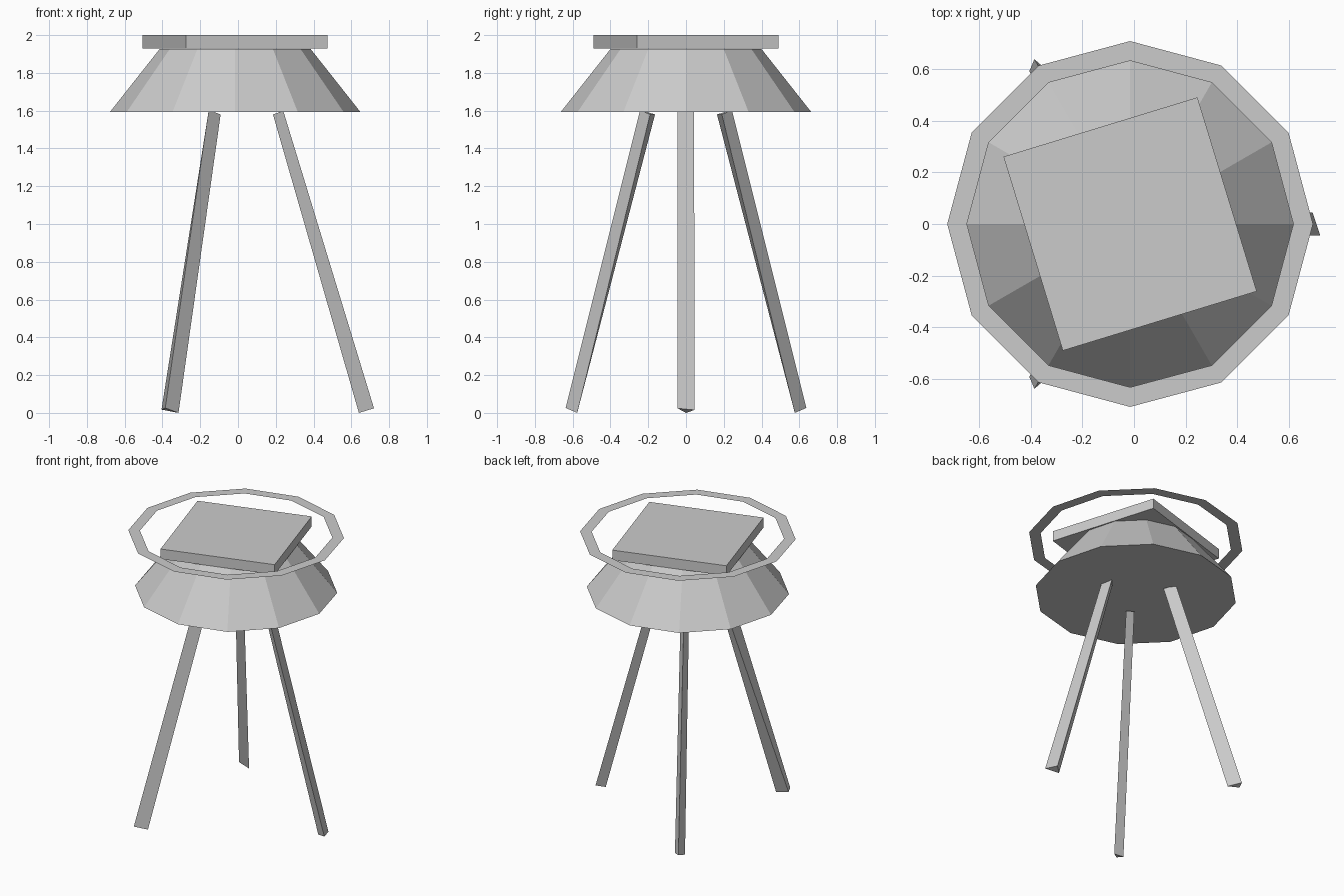
import bpy, bmesh, math
from mathutils import Vector

if "Cube" in bpy.data.objects:
    bpy.data.objects.remove(bpy.data.objects["Cube"])

CX = -0.015  # shared axis of the seat parts

grey = bpy.data.materials.new("light_grey")
grey.diffuse_color = (0.6, 0.6, 0.6, 1)
grey.use_nodes = True
grey.node_tree.nodes["Principled BSDF"].inputs["Base Color"].default_value = grey.diffuse_color


def polygon(radius, sides, z, start=0.0):
    """Regular polygon around the seat axis."""
    return [Vector((CX + radius * math.cos(start + i * math.tau / sides),
                    radius * math.sin(start + i * math.tau / sides), z))
            for i in range(sides)]


def loft(name, lower, upper, caps=True):
    """Flat-faced skin between two matching loops."""
    bm = bmesh.new()
    a = [bm.verts.new(p) for p in lower]
    b = [bm.verts.new(p) for p in upper]
    n = len(a)
    for i in range(n):
        j = (i + 1) % n
        bm.faces.new((a[i], a[j], b[j], b[i]))
    if caps:
        bm.faces.new(a[::-1])
        bm.faces.new(b)
        bmesh.ops.recalc_face_normals(bm, faces=bm.faces)
    mesh = bpy.data.meshes.new(name)
    bm.to_mesh(mesh)
    bm.free()
    mesh.materials.append(grey)
    obj = bpy.data.objects.new(name, mesh)
    bpy.context.collection.objects.link(obj)
    return obj


def leg(name, foot, head, mirror=1):
    """Slightly twisted three-sided leg with ends square to its slope."""
    def ring(points, z):
        radii = [math.hypot(x - CX, y) for x, y in points]
        return [Vector((x, y * mirror, z + 0.3 * (r - min(radii))))
                for (x, y), r in zip(points, radii)]
    loft(name, ring(foot, 0.0), ring(head, 1.58))


# Tapered twelve-sided seat body
loft("seat_body", polygon(0.663, 12, 1.593), polygon(0.40, 12, 1.926))

# Square top plate, turned on the body
half_diagonal = 0.784 / math.sqrt(2)
turn = math.radians(17 + 45)
loft("top_plate", polygon(half_diagonal, 4, 1.928, turn),
     polygon(half_diagonal, 4, 2.0, turn))

# Flat twelve-sided rim around the plate
loft("flat_rim", polygon(0.707, 12, 1.99), polygon(0.631, 12, 1.99), caps=False)

# Three splayed legs
leg("right_leg", [(0.72, -0.045), (0.69, 0.045), (0.64, 0.0)],
    [(0.24, -0.045), (0.225, 0.043), (0.185, 0.0)])
side_foot = [(-0.385, -0.637), (-0.315, -0.576), (-0.405, -0.59)]
side_head = [(-0.155, -0.243), (-0.092, -0.19), (-0.14, -0.164)]
leg("front_leg", side_foot, side_head)
leg("back_leg", side_foot, side_head, mirror=-1)
